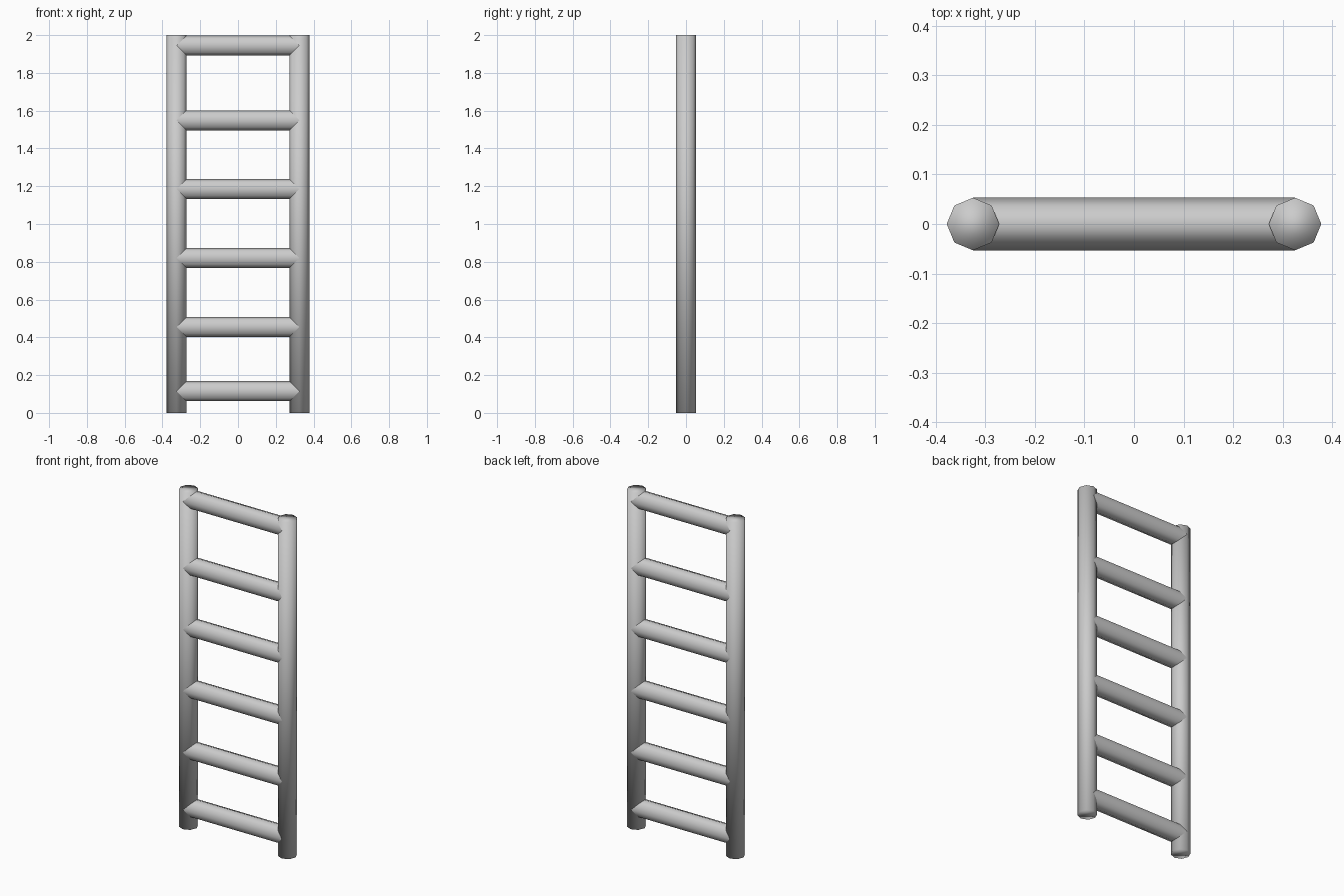
import bpy, bmesh
from math import cos, sin, pi

if "Cube" in bpy.data.objects:
    bpy.data.objects.remove(bpy.data.objects["Cube"])

R = 0.053        # bar radius
RAIL_X = 0.325   # rail centre line
HEIGHT = 2.0
SIDES = 8


def make_bar(name, start, end, capped):
    """Skin an eight-sided bar between two rings; start/end map an angle to a point."""
    bm = bmesh.new()
    angles = [2 * pi * i / SIDES for i in range(SIDES)]
    a = [bm.verts.new(start(t)) for t in angles]
    b = [bm.verts.new(end(t)) for t in angles]
    for i in range(SIDES):
        j = (i + 1) % SIDES
        bm.faces.new((a[i], a[j], b[j], b[i]))
    if capped:
        bm.faces.new(a[::-1])
        bm.faces.new(b)
    bmesh.ops.recalc_face_normals(bm, faces=bm.faces)
    for f in bm.faces:
        f.smooth = True
    mesh = bpy.data.meshes.new(name)
    bm.to_mesh(mesh)
    bm.free()
    obj = bpy.data.objects.new(name, mesh)
    bpy.context.collection.objects.link(obj)
    return obj


# Upright side rails
for side, label in ((-1, "left_rail"), (1, "right_rail")):
    def ring(z, x=side * RAIL_X):
        return lambda t: (x + R * cos(t), R * sin(t), z)
    make_bar(label, ring(0), ring(HEIGHT), True)


# Rungs, with ends cut to fit the round of the rails
def rung_ring(side, z):
    return lambda t: (side * (RAIL_X - abs(R * sin(t))), R * cos(t), z + R * sin(t))


for i, z in enumerate((0.115, 0.455, 0.82, 1.185, 1.549, 1.945)):
    rung = make_bar(f"rung_{i + 1}", rung_ring(-1, z), rung_ring(1, z), False)
    # Flip outward if the open tube was oriented inward
    f = rung.data.polygons[0]
    if f.normal.y * f.center.y + f.normal.z * (f.center.z - z) < 0:
        rung.data.flip_normals()
